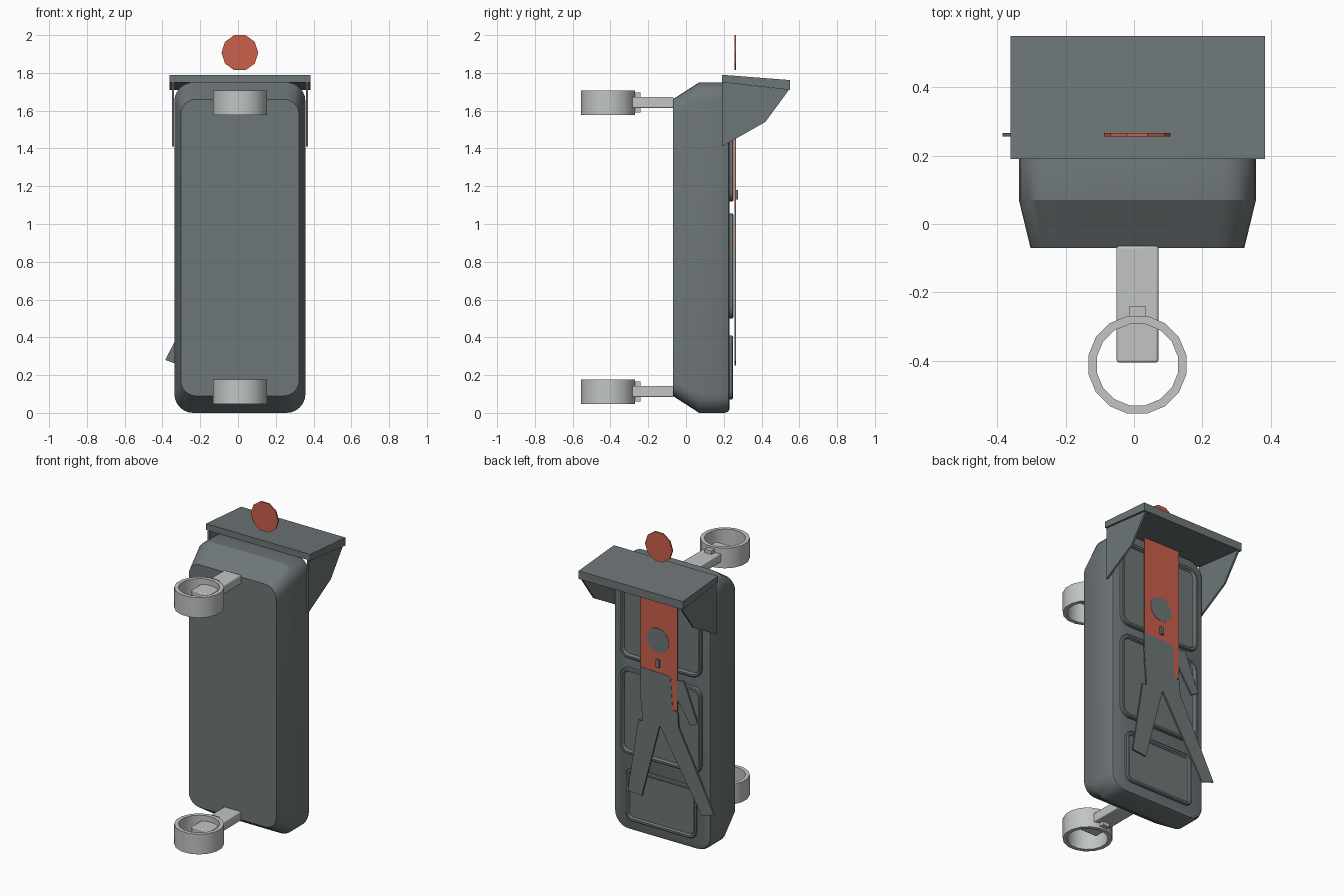
import bpy, bmesh, math

if "Cube" in bpy.data.objects:
    bpy.data.objects.remove(bpy.data.objects["Cube"])


def material(name, rgb):
    m = bpy.data.materials.new(name)
    m.use_nodes = True
    m.diffuse_color = (*rgb, 1)
    bsdf = next(n for n in m.node_tree.nodes if n.type == 'BSDF_PRINCIPLED')
    bsdf.inputs["Base Color"].default_value = (*rgb, 1)
    return m


GREY = material("slate grey", (0.155, 0.18, 0.187))
LIGHT = material("light grey", (0.54, 0.56, 0.56))
RED = material("signal red", (0.60, 0.115, 0.07))
CX = 0.01  # centre line of the housing


def finish(name, bm, mat):
    bmesh.ops.recalc_face_normals(bm, faces=bm.faces)
    mesh = bpy.data.meshes.new(name)
    bm.to_mesh(mesh)
    bm.free()
    obj = bpy.data.objects.new(name, mesh)
    bpy.context.collection.objects.link(obj)
    mesh.materials.append(mat)
    bpy.ops.object.select_all(action='DESELECT')
    obj.select_set(True)
    bpy.context.view_layer.objects.active = obj
    bpy.ops.object.shade_smooth_by_angle(angle=math.radians(30))
    return obj


def bridge(bm, a, b):
    for i in range(len(a)):
        j = (i + 1) % len(a)
        bm.faces.new((a[i], a[j], b[j], b[i]))


def rounded_loft(name, sections, mat, steps=6):
    """Rounded rectangles (half width, z0, z1, radius, y) joined along y."""
    bm = bmesh.new()
    loops = []
    for hw, z0, z1, r, y in sections:
        corners = [(hw - r, z1 - r), (r - hw, z1 - r), (r - hw, z0 + r), (hw - r, z0 + r)]
        loop = []
        for k, (x, z) in enumerate(corners):
            for s in range(steps + 1):
                a = math.pi / 2 * (k + s / steps)
                loop.append(bm.verts.new((CX + x + r * math.cos(a), y, z + r * math.sin(a))))
        loops.append(loop)
    for a, b in zip(loops, loops[1:]):
        bridge(bm, a, b)
    bm.faces.new(loops[0])
    bm.faces.new(loops[-1])
    return finish(name, bm, mat)


def prism(name, pts, axis, lo, hi, mat):
    """Extrude a polygon along x (points are y, z) or y (points are x, z)."""
    bm = bmesh.new()
    ends = []
    for d in (lo, hi):
        ends.append([bm.verts.new((d, u, v) if axis == 'x' else (u, d, v)) for u, v in pts])
    bridge(bm, *ends)
    bm.faces.new(ends[0])
    bm.faces.new(ends[1])
    return finish(name, bm, mat)


def box(name, x0, x1, y0, y1, z0, z1, mat, bevel=0.0):
    obj = prism(name, [(x0, z0), (x1, z0), (x1, z1), (x0, z1)], 'y', y0, y1, mat)
    if bevel:
        mod = obj.modifiers.new("soft edges", 'BEVEL')
        mod.width = bevel
        mod.segments = 2
    return obj


def disc(name, x, z, r, sides, y0, y1, mat):
    pts = [(x + r * math.cos(2 * math.pi * i / sides), z + r * math.sin(2 * math.pi * i / sides))
           for i in range(sides)]
    return prism(name, pts, 'y', y0, y1, mat)


def ring(name, cy, r_out, r_in, z0, z1, mat, sides=16):
    bm = bmesh.new()
    loops = []
    for r, z in ((r_out, z0), (r_out, z1), (r_in, z1), (r_in, z0)):
        loops.append([bm.verts.new((CX + r * math.cos(2 * math.pi * (i + .5) / sides),
                                    cy + r * math.sin(2 * math.pi * (i + .5) / sides), z))
                      for i in range(sides)])
    for k in range(4):
        bridge(bm, loops[k], loops[(k + 1) % 4])
    return finish(name, bm, mat)


# Housing with tapered front and softened back edge
rounded_loft("housing", [
    (0.313, 0.09, 1.66, 0.08, -0.07),
    (0.347, 0.00, 1.75, 0.10, 0.07),
    (0.347, 0.00, 1.75, 0.10, 0.205),
    (0.340, 0.007, 1.743, 0.095, 0.224),
    (0.325, 0.02, 1.73, 0.09, 0.23)], GREY)


# Three door panels, each a raised rim around a recessed field
def door_panel(name, hw, z0, z1, r, top):
    rows = [(0.0, 0.225), (0.0, top - 0.005), (0.006, top), (0.018, top), (0.026, 0.236)]
    rounded_loft(name, [(hw - i, z0 + i, z1 - i, r - i, y) for i, y in rows], GREY, 4)


door_panel("upper_panel", 0.29, 1.12, 1.68, 0.06, 0.252)
door_panel("middle_panel", 0.29, 0.50, 1.055, 0.06, 0.252)
door_panel("lower_panel", 0.25, 0.07, 0.41, 0.045, 0.248)

# Hood: sloping roof and two side cheeks
prism("hood_roof", [(0.19, 1.79), (0.55, 1.762), (0.55, 1.71), (0.19, 1.75)],
      'x', -0.362, 0.383, GREY)
cheek = [(0.19, 1.41), (0.42, 1.54), (0.545, 1.71), (0.19, 1.75)]
for side, x in (("right", -0.35), ("left", 0.359)):
    prism("hood_cheek_" + side, cheek, 'x', x, x + 0.012, GREY)

# Standing figure: red head and torso plates
Y0, Y1 = 0.256, 0.264
disc("red_head", CX, 1.907, 0.0975, 10, Y0, Y1 + 0.002, RED)
box("red_torso", -0.123, 0.140, Y0, Y1, 0.88, 1.76, RED)

# Walking figure: grey plates just proud of the red ones
Y2 = 0.266
disc("walker_head", 0.015, 1.30, 0.08, 12, Y0, Y2, GREY)
walker = {
    "walker_torso": [(0.141, 1.10), (-0.075, 1.09), (-0.09, 0.88), (-0.126, 0.87),
                     (-0.133, 0.775), (0.003, 0.753), (0.125, 0.73), (0.141, 0.99)],
    "walker_right_leg": [(0.003, 0.755), (-0.30, 0.25), (-0.385, 0.28), (-0.131, 0.78)],
    "walker_left_leg": [(0.003, 0.755), (0.131, 0.265), (0.231, 0.275), (0.155, 0.75)],
    "walker_right_arm": [(-0.118, 1.08), (-0.169, 1.085), (-0.269, 0.837),
                         (-0.219, 0.81), (-0.118, 0.965)],
}
for name, pts in walker.items():
    prism(name, pts, 'y', Y0, Y2, GREY)
box("latch", 0.0, 0.025, Y0, 0.275, 1.13, 1.18, GREY)

# Two mounting clamps on the front
for name, z in (("lower", 0.113), ("upper", 1.643)):
    ring(name + "_clamp_ring", -0.412, 0.146, 0.121, z - 0.065, z + 0.065, LIGHT)
    box(name + "_clamp_arm", -0.051, 0.071, -0.405, -0.065, z - 0.029, z + 0.029, LIGHT, 0.006)
    box(name + "_clamp_lug", -0.015, 0.035, -0.275, -0.24, z - 0.052, z + 0.052, LIGHT)
